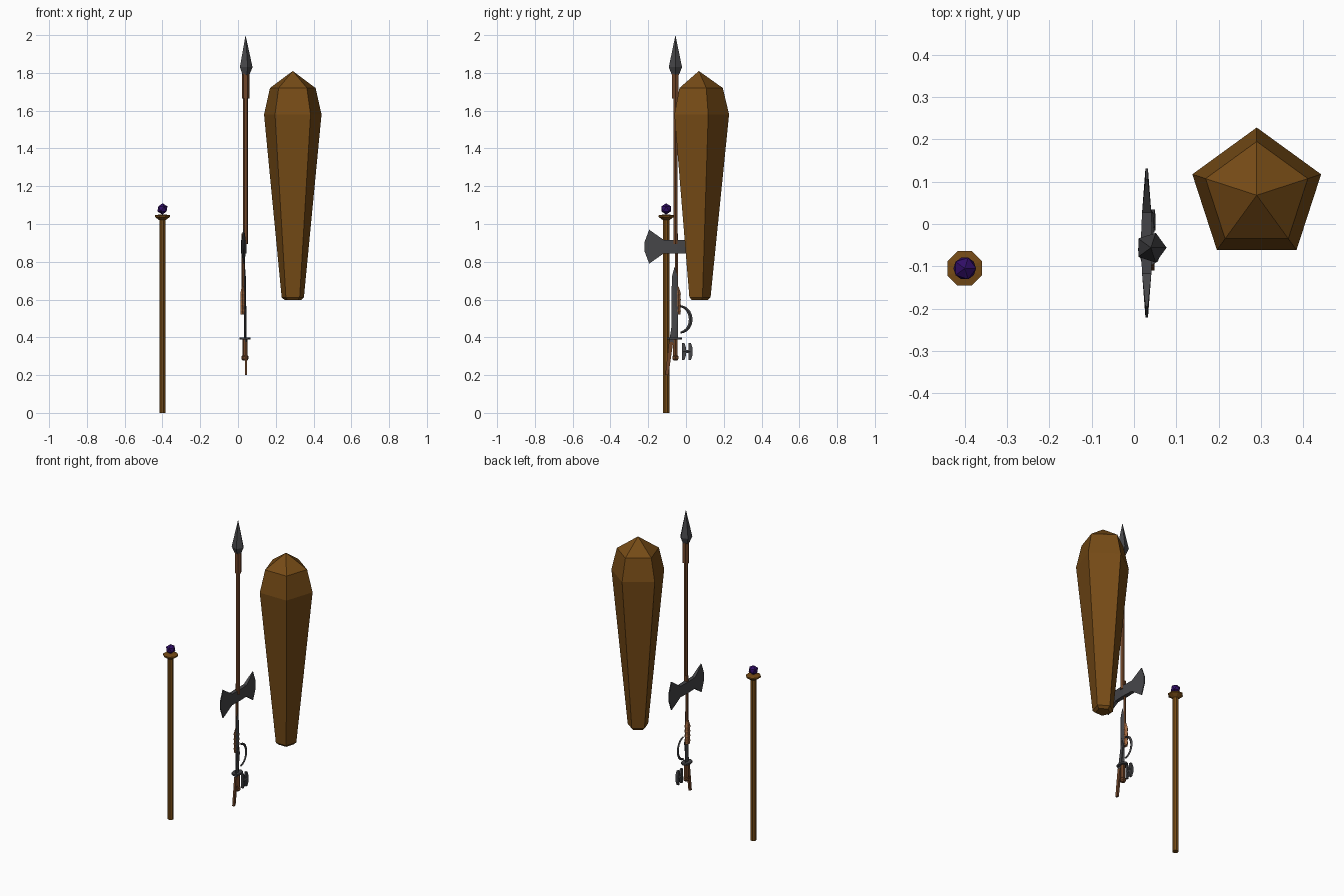
import bpy, bmesh, math
from mathutils import Vector

if "Cube" in bpy.data.objects:
    bpy.data.objects.remove(bpy.data.objects["Cube"])


def material(name, rgb):
    m = bpy.data.materials.new(name)
    m.diffuse_color = (*rgb, 1)
    m.use_nodes = True
    m.node_tree.nodes["Principled BSDF"].inputs["Base Color"].default_value = m.diffuse_color
    return m


WOOD = material("wood", (0.18, 0.07, 0.008))
SHAFT = material("shaft_wood", (0.16, 0.06, 0.022))
LEATHER = material("leather", (0.36, 0.14, 0.05))
IRON = material("iron", (0.06, 0.06, 0.065))
GEM = material("purple_gem", (0.03, 0.004, 0.13))


def finish(bm, name, loc, mat, rot=(0, 0, 0), scale=(1, 1, 1)):
    bmesh.ops.remove_doubles(bm, verts=bm.verts, dist=1e-6)
    bmesh.ops.recalc_face_normals(bm, faces=bm.faces)
    me = bpy.data.meshes.new(name)
    bm.to_mesh(me)
    bm.free()
    ob = bpy.data.objects.new(name, me)
    bpy.context.collection.objects.link(ob)
    ob.location, ob.rotation_euler, ob.scale = loc, rot, scale
    me.materials.append(mat)
    return ob


def lathe(name, sides, profile, loc, mat, start=0.0, rot=(0, 0, 0), scale=(1, 1, 1)):
    """Faceted solid from (radius, z) pairs; start is the first corner angle."""
    bm = bmesh.new()
    rings = []
    for r, z in profile:
        if r == 0:
            rings.append([bm.verts.new((0, 0, z))] * sides)
        else:
            rings.append([bm.verts.new((r * math.cos(start + i * math.tau / sides),
                                        r * math.sin(start + i * math.tau / sides), z))
                          for i in range(sides)])
    for a, b in zip(rings, rings[1:]):
        for i in range(sides):
            j = (i + 1) % sides
            bm.faces.new(list(dict.fromkeys((a[i], a[j], b[j], b[i]))))
    for ring in (rings[0], rings[-1]):
        if ring[0] is not ring[1]:
            bm.faces.new(ring)
    return finish(bm, name, loc, mat, rot, scale)


def plate(name, outline, loc, mat):
    """Plate in the yz plane from (y, z, half thickness) corners."""
    bm = bmesh.new()
    sides = [[bm.verts.new((s * t, y, z)) for y, z, t in outline] for s in (1, -1)]
    n = len(outline)
    for i in range(n):
        j = (i + 1) % n
        bm.faces.new((sides[0][i], sides[0][j], sides[1][j], sides[1][i]))
    for s in sides:
        bm.faces.new(s)
    return finish(bm, name, loc, mat)


UP = math.pi / 2

# Five-sided club
lathe("club", 5, [(0.045, 0.597), (0.062, 0.612), (0.16, 1.58), (0.127, 1.72), (0, 1.81)],
      (0.29, 0.068, 0), WOOD, UP)

# Staff with flared cup and gem
lathe("staff", 8, [(0.018, 0), (0.018, 1.02), (0.044, 1.038), (0.044, 1.046), (0.018, 1.05)],
      (-0.4, -0.105, 0), WOOD, math.pi / 8)
bm = bmesh.new()
bmesh.ops.create_icosphere(bm, subdivisions=1, radius=0.03)
finish(bm, "staff_gem", (-0.4, -0.105, 1.08), GEM)

# Spear
S = (0.04, -0.056, 0)
lathe("spear_shaft", 6, [(0.013, 0.895), (0.013, 1.72)], S, SHAFT)
lathe("spear_socket", 6, [(0.02, 1.665), (0.02, 1.81)], S, SHAFT)
lathe("spear_head", 5, [(0.02, 1.79), (0.037, 1.83), (0, 2.0)], S, IRON)

# Double axe, one half outline mirrored in y
half = [(0.072, 0.035, 0.011), (0.15, 0.09, 0.003), (0.176, 0.02, 0.003),
        (0.176, -0.02, 0.003), (0.15, -0.09, 0.003), (0.072, -0.035, 0.011)]
for side, sgn in (("front", -1), ("back", 1)):
    pts = [(0, 0.035, 0.014)] + half + [(0, -0.035, 0.014)]
    plate("axe_blade_" + side, [(sgn * y, z, t) for y, z, t in pts],
          (0.03, -0.045, 0.88), IRON)
lathe("axe_handle", 6, [(0.008, 0.62), (0.009, 0.95)], (0.028, -0.05, 0), SHAFT)
lathe("axe_grip", 6, [(0.021, 0.52), (0.021, 0.64), (0.01, 0.67)],
      (0.025, -0.05, 0), LEATHER, UP, scale=(0.6, 1, 1))
for i in range(4):
    lathe("axe_grip_wrap", 6, [(0.021, -0.008), (0.023, 0), (0.021, 0.008)],
          (0.025, -0.05, 0.54 + i * 0.03), LEATHER, UP, scale=(0.65, 1, 1))

# Sword
W = (0.037, -0.06, 0)
lathe("sword_blade", 4, [(0.018, 0.39), (0.015, 0.72), (0, 0.775)], W, IRON, scale=(0.3, 1, 1))
lathe("sword_guard", 8, [(0.04, 0.388), (0.04, 0.398)], W, IRON, scale=(0.7, 1, 1))
lathe("sword_grip", 6, [(0.014, 0.29), (0.014, 0.39)], (0.037, -0.056, 0), SHAFT)
lathe("sword_pommel", 6, [(0.012, 0.278), (0.019, 0.286), (0.019, 0.298), (0.012, 0.306)],
      (0.037, -0.056, 0), SHAFT)

# Slanted knife, blade above and handle below
plate("knife_blade", [(-0.06, 0.57, 0.001), (-0.045, 0.52, 0.003),
                      (-0.065, 0.37, 0.004), (-0.09, 0.37, 0.004)], (0.042, 0, 0), IRON)
plate("knife_handle", [(-0.09, 0.375, 0.006), (-0.068, 0.375, 0.006),
                       (-0.093, 0.2, 0.006), (-0.11, 0.2, 0.006)], (0.042, 0, 0), SHAFT)

# Curved sickle blade
path = [(-0.035 + 0.06 * math.cos(a), 0.495 + 0.07 * math.sin(a), 0.0045 + 0.0055 * math.cos(a))
        for a in (math.radians(d) for d in range(-85, 86, 17))]
bm = bmesh.new()
rings = []
for y, z, w in path:
    d = Vector((0, y + 0.035, z - 0.495)).normalized()
    c = Vector((0.04, y, z))
    rings.append([bm.verts.new(p) for p in (c + d * w, c + Vector((0.006, 0, 0)),
                                            c - d * w, c - Vector((0.006, 0, 0)))])
for a, b in zip(rings, rings[1:]):
    for i in range(4):
        bm.faces.new((a[i], a[(i + 1) % 4], b[(i + 1) % 4], b[i]))
bm.faces.new(rings[0])
bm.faces.new(rings[-1])
finish(bm, "sickle_blade", (0, 0, 0), IRON)

# Small double-headed hammer shape beside the grips
for name, y, h in (("inner", -0.012, 0.045), ("outer", 0.022, 0.045)):
    plate("bar_" + name, [(y - 0.008, -h, 0.006), (y + 0.004, -h, 0.006), (y + 0.012, -0.02, 0.008),
                          (y + 0.012, 0.02, 0.008), (y + 0.004, h, 0.006), (y - 0.008, h, 0.006)],
          (0.042, 0, 0.325), IRON)
lathe("bar_link", 6, [(0.009, -0.02), (0.009, 0.02)], (0.042, 0.005, 0.325), IRON, rot=(UP, 0, 0))
